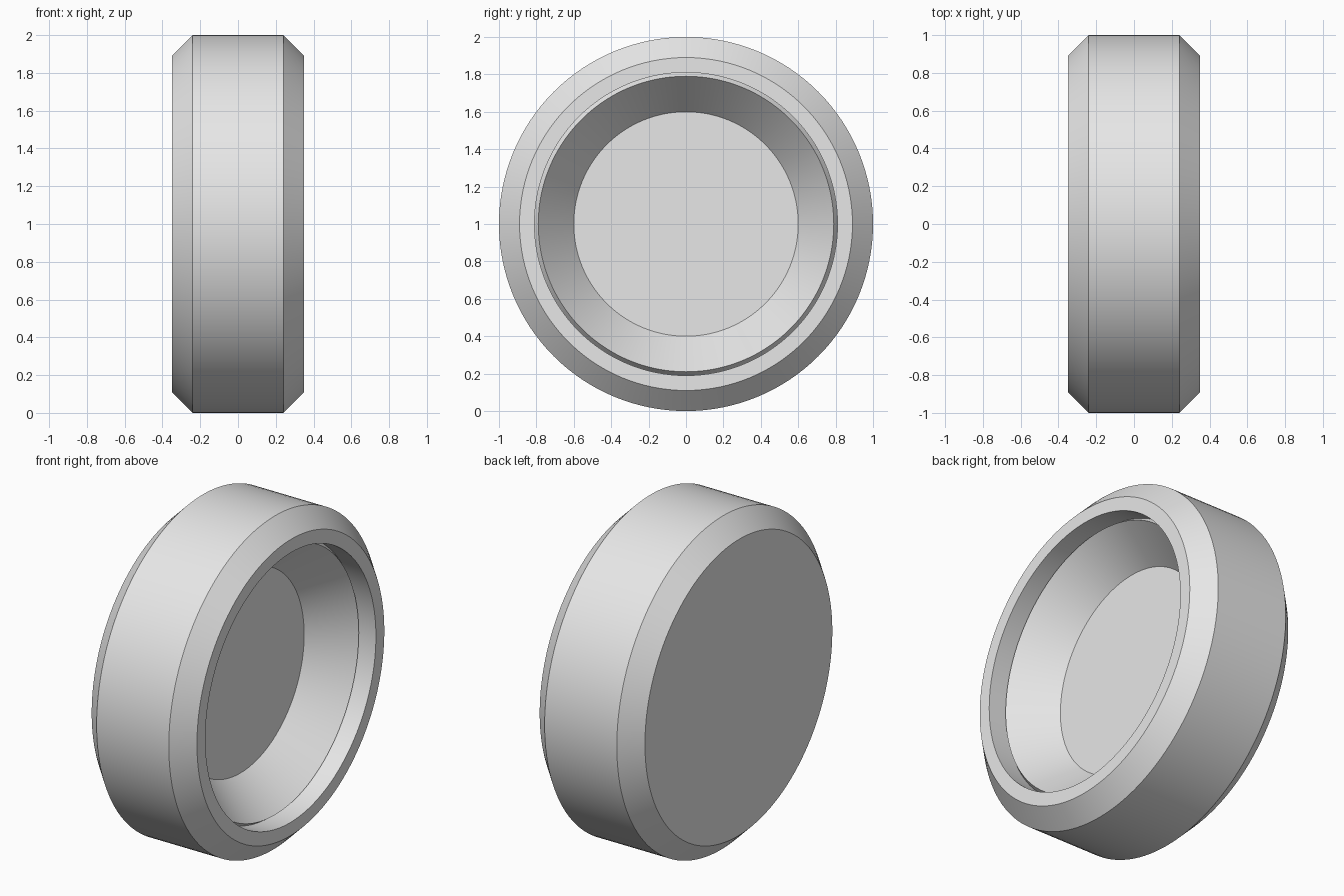
import bpy
import bmesh
from math import tau
from mathutils import Vector

cube = bpy.data.objects.get("Cube")
if cube:
    bpy.data.objects.remove(cube, do_unlink=True)

SEGMENTS = 128


def make_material(name, colour):
    mat = bpy.data.materials.new(name)
    mat.use_nodes = True
    mat.diffuse_color = colour
    mat.node_tree.nodes["Principled BSDF"].inputs["Base Color"].default_value = colour
    return mat


def lathe_x(name, profile, material):
    """Revolve (x, radius) points around the x axis into a closed solid."""
    bm = bmesh.new()
    rings = []
    for x, radius in profile:
        ring = bmesh.ops.create_circle(bm, segments=SEGMENTS, radius=radius)["verts"]
        for v in ring:
            v.co = Vector((x, v.co.x, v.co.y))
        rings.append(ring)
    for a, b in zip(rings, rings[1:]):
        for i in range(SEGMENTS):
            j = (i + 1) % SEGMENTS
            bm.faces.new((a[i], a[j], b[j], b[i]))
    # Flat discs close the two ends
    bm.faces.new(rings[0])
    bm.faces.new(rings[-1])
    bmesh.ops.recalc_face_normals(bm, faces=bm.faces)

    mesh = bpy.data.meshes.new(name)
    bm.to_mesh(mesh)
    bm.free()
    mesh.materials.append(material)
    obj = bpy.data.objects.new(name, mesh)
    bpy.context.collection.objects.link(obj)
    obj.location.z = 1
    bpy.ops.object.select_all(action="DESELECT")
    obj.select_set(True)
    bpy.context.view_layer.objects.active = obj
    bpy.ops.object.shade_smooth_by_angle(angle=tau / 16)
    return obj


grey = make_material("light_grey", (0.8, 0.8, 0.8, 1))

# Chamfered tyre, flat at the back, with a dished hub in the open side
tyre = [(-0.35, 0.89), (-0.24, 1), (0.24, 1), (0.35, 0.89)]
rim_wall = [(0.35, 0.81), (0.22, 0.81)]
hub_dish = [(0.25, 0.79), (0.02, 0.6)]
lathe_x("wheel", tyre + rim_wall + hub_dish, grey)
